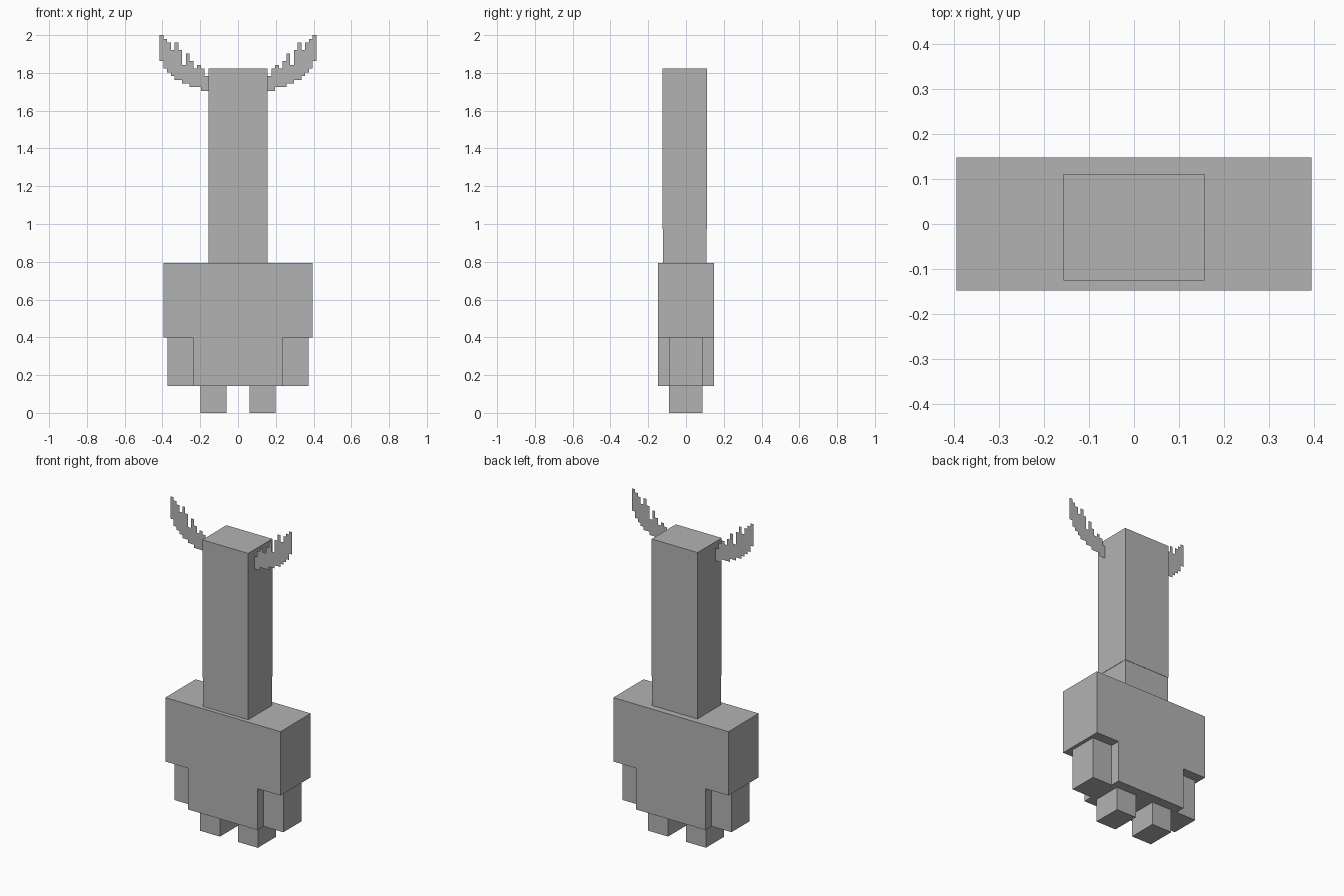
import bpy
import bmesh

if "Cube" in bpy.data.objects:
    bpy.data.objects.remove(bpy.data.objects["Cube"])

grey = bpy.data.materials.new("plain grey")
grey.diffuse_color = (0.45, 0.45, 0.45, 1)
grey.use_nodes = True
grey.node_tree.nodes["Principled BSDF"].inputs["Base Color"].default_value = grey.diffuse_color


def add_mesh(name, bm):
    mesh = bpy.data.meshes.new(name)
    bm.to_mesh(mesh)
    bm.free()
    mesh.materials.append(grey)
    obj = bpy.data.objects.new(name, mesh)
    bpy.context.collection.objects.link(obj)
    return obj


def box(name, x, y, z):
    """Box from (min, max) ranges on each axis."""
    bm = bmesh.new()
    bmesh.ops.create_cube(bm, size=1)
    for v in bm.verts:
        v.co = [r[0] if c < 0 else r[1] for c, r in zip(v.co, (x, y, z))]
    return add_mesh(name, bm)


# Head, long neck and neck base
HEAD_Y = (-0.125, 0.111)
box("head", (-0.157, 0.157), HEAD_Y, (1.467, 1.823))
box("neck", (-0.157, 0.157), HEAD_Y, (0.973, 1.467))
box("neck_base", (-0.155, 0.155), (-0.122, 0.109), (0.793, 0.973))

# Torso
BODY_Y = (-0.148, 0.148)
box("chest", (-0.237, 0.237), BODY_Y, (0.517, 0.793))
box("belly", (-0.237, 0.237), BODY_Y, (0.143, 0.517))

# Stepped antler outline: top and bottom row of each column, from the tip inwards
TOPS = (0, 1, 2, 4, 2, 4, 8, 5, 7, 9, 8, 9, 11)
BOTTOMS = (7, 9, 10, 11, 12, 12, 13, 13, 14, 14, 14, 15, 15)
STEP, ROW = 0.01985, 0.0197
ANTLER_Y = -0.065


def antler(name, side):
    bm = bmesh.new()
    for i, (top, bottom) in enumerate(zip(TOPS, BOTTOMS)):
        x0, x1 = side * (0.415 - i * STEP), side * (0.415 - (i + 1) * STEP)
        z0, z1 = 2 - bottom * ROW, 2 - top * ROW
        corners = ((x0, z0), (x1, z0), (x1, z1), (x0, z1))
        bm.faces.new([bm.verts.new((x, ANTLER_Y, z)) for x, z in corners])
    return add_mesh(name, bm)


# Paired limbs and antlers
for label, s in (("left", -1), ("right", 1)):
    def span(a, b):
        return tuple(sorted((s * a, s * b)))
    box(label + "_upper_arm", span(0.237, 0.394), BODY_Y, (0.398, 0.793))
    box(label + "_lower_arm", span(0.237, 0.373), (-0.089, 0.088), (0.143, 0.398))
    box(label + "_leg", span(0.061, 0.198), (-0.089, 0.088), (0, 0.143))
    antler(label + "_antler", s)
